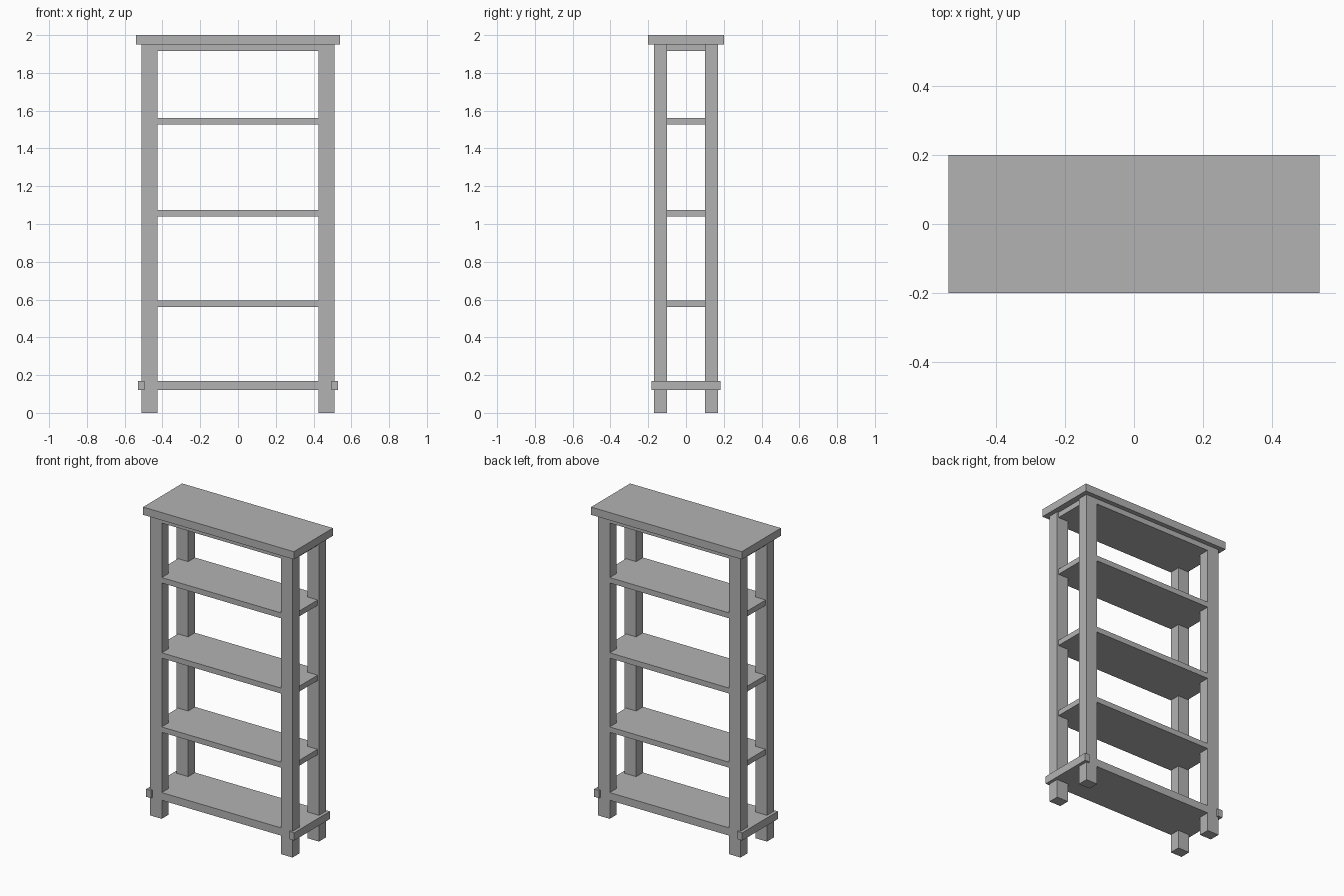
import bpy
import bmesh

if "Cube" in bpy.data.objects:
    bpy.data.objects.remove(bpy.data.objects["Cube"])

grey = bpy.data.materials.new("grey_paint")
grey.diffuse_color = (0.45, 0.45, 0.45, 1)
grey.use_nodes = True
grey.node_tree.nodes["Principled BSDF"].inputs["Base Color"].default_value = grey.diffuse_color


def extrude_outline(name, outline, z0, z1):
    """Solid made from a flat outline raised from z0 to z1."""
    bm = bmesh.new()
    face = bm.faces.new([bm.verts.new((x, y, z0)) for x, y in outline])
    up = bmesh.ops.extrude_face_region(bm, geom=[face])
    verts = [v for v in up["geom"] if isinstance(v, bmesh.types.BMVert)]
    bmesh.ops.translate(bm, vec=(0, 0, z1 - z0), verts=verts)
    bmesh.ops.recalc_face_normals(bm, faces=bm.faces)
    mesh = bpy.data.meshes.new(name)
    bm.to_mesh(mesh)
    bm.free()
    mesh.materials.append(grey)
    obj = bpy.data.objects.new(name, mesh)
    bpy.context.collection.objects.link(obj)
    return obj


def box(name, x0, x1, y0, y1, z0, z1):
    return extrude_outline(name, [(x0, y0), (x1, y0), (x1, y1), (x0, y1)], z0, z1)


# Post faces: inner and outer positions
XI, XO, YI, YO = 0.427, 0.51, 0.10, 0.17

# Top board
box("top_board", -0.54, 0.54, -0.2, 0.2, 1.95, 2.0)

# Four corner posts
for sx, side in ((-1, "left"), (1, "right")):
    for sy, end in ((-1, "front"), (1, "back")):
        xs, ys = sorted((sx * XI, sx * XO)), sorted((sy * YI, sy * YO))
        box(f"{end}_{side}_post", *xs, *ys, 0, 1.95)

# Shelves, notched at the corners around the posts
XE = 0.5
notched = [(-XI, -YO), (XI, -YO), (XI, -YI), (XE, -YI), (XE, YI), (XI, YI),
           (XI, YO), (-XI, YO), (-XI, YI), (-XE, YI), (-XE, -YI), (-XI, -YI)]
levels = [(0.12, 0.17), (0.56, 0.595), (1.04, 1.075), (1.527, 1.562), (1.915, 1.95)]
for i, (z0, z1) in enumerate(levels):
    extrude_outline(f"shelf_{i + 1}", notched, z0, z1)

# Low side rails on the outside of the posts
box("left_rail", -0.53, -0.495, -0.182, 0.182, 0.12, 0.17)
box("right_rail", 0.495, 0.53, -0.182, 0.182, 0.12, 0.17)
